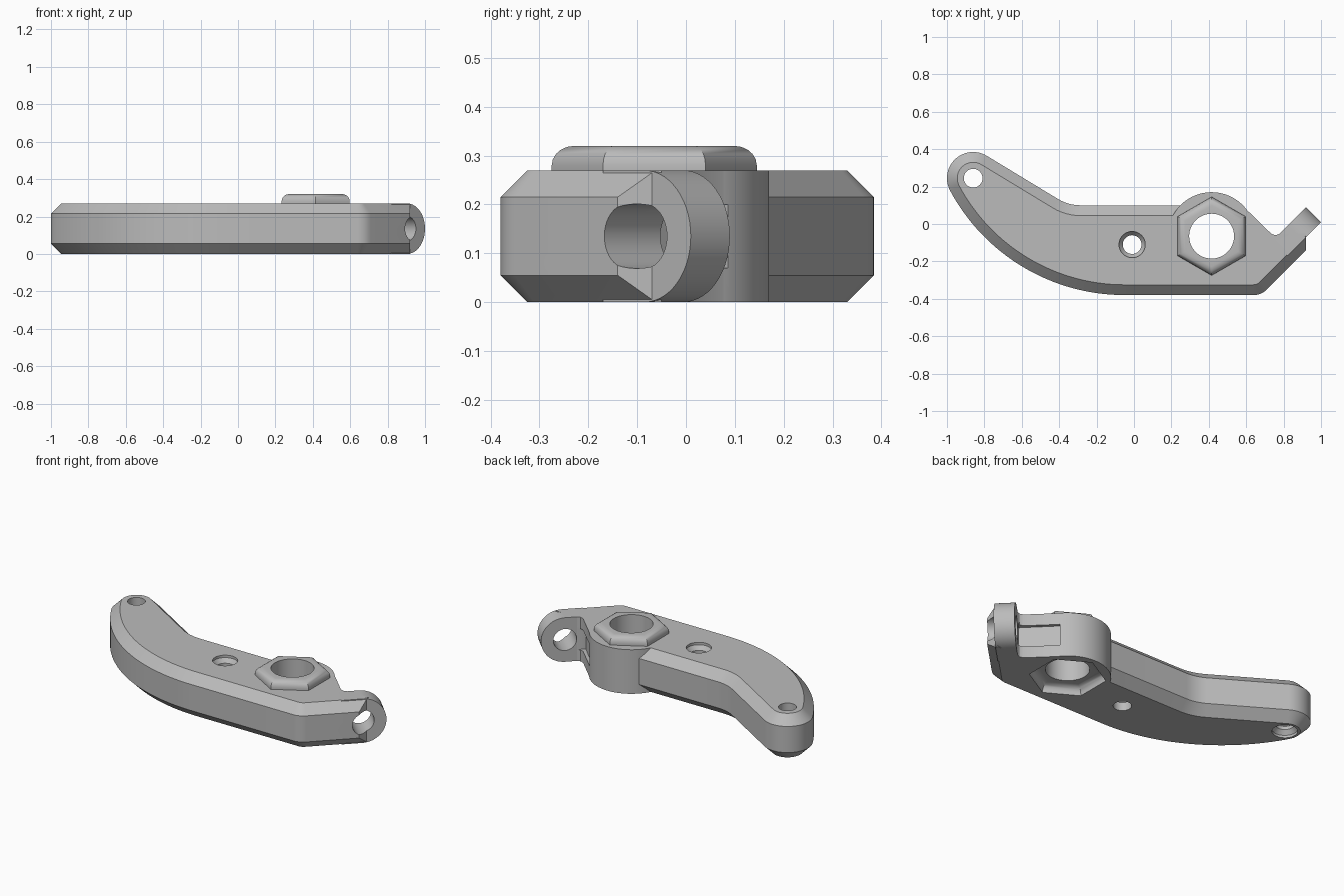
import bpy, bmesh, math
from mathutils import Matrix, Vector

cube = bpy.data.objects.get("Cube")
if cube:
    bpy.data.objects.remove(cube, do_unlink=True)

H = 0.27          # plate thickness
CH = 0.055        # chamfer size
BOSS = (0.415, -0.065)

grey = bpy.data.materials.new("plain grey")
grey.use_nodes = True
grey.diffuse_color = (0.5, 0.5, 0.5, 1)
grey.node_tree.nodes["Principled BSDF"].inputs["Base Color"].default_value = (0.5, 0.5, 0.5, 1)


def finish(name, bm):
    bmesh.ops.recalc_face_normals(bm, faces=bm.faces)
    mesh = bpy.data.meshes.new(name)
    bm.to_mesh(mesh)
    bm.free()
    mesh.materials.append(grey)
    obj = bpy.data.objects.new(name, mesh)
    bpy.context.collection.objects.link(obj)
    return obj


def loft(name, rings):
    """Skin a stack of equal-length point rings and cap both ends."""
    bm = bmesh.new()
    rows = [[bm.verts.new(p) for p in ring] for ring in rings]
    n = len(rows[0])
    for a, b in zip(rows, rows[1:]):
        for i in range(n):
            j = (i + 1) % n
            bm.faces.new((a[i], a[j], b[j], b[i]))
    bm.faces.new(rows[0])
    bm.faces.new(rows[-1])
    return finish(name, bm)


def arc(cx, cy, r, a0, a1, n):
    return [(cx + r * math.cos(math.radians(a0 + (a1 - a0) * i / n)),
             cy + r * math.sin(math.radians(a0 + (a1 - a0) * i / n))) for i in range(n + 1)]


def lathe(name, centre, profile, n=48):
    rings = [[(x, y, z) for x, y in arc(*centre, r, 0, 360, n)[:-1]] for r, z in profile]
    return loft(name, rings)


def inset(points, dists):
    """Offset a counter-clockwise outline inward, each edge by its own distance."""
    out = []
    for i, p in enumerate(points):
        p = Vector(p)
        u = (p - Vector(points[i - 1])).normalized()
        v = (Vector(points[(i + 1) % len(points)]) - p).normalized()
        n1, n2 = Vector((-u.y, u.x)), Vector((-v.y, v.x))
        d1, d2 = dists[i - 1], dists[i]
        det = n1.x * n2.y - n1.y * n2.x
        if abs(det) < 1e-4:
            out.append(tuple(p + n1 * d1))
        else:
            out.append((p.x + (d1 * n2.y - d2 * n1.y) / det,
                        p.y + (d2 * n1.x - d1 * n2.x) / det))
    return out


def hex_block(name, z0, z1):
    """Hexagonal block with a rounded upper rim."""
    bm = bmesh.new()
    pts = [bm.verts.new((x, y, z0)) for x, y in arc(*BOSS, 0.21, 30, 390, 6)[:-1]]
    base = bm.faces.new(pts)
    ext = bmesh.ops.extrude_face_region(bm, geom=[base])["geom"]
    top = [g for g in ext if isinstance(g, bmesh.types.BMVert)]
    for v in top:
        v.co.z = z1
    rim = [e for e in bm.edges if all(v in top for v in e.verts)]
    bmesh.ops.bevel(bm, geom=rim, offset=0.04, segments=5, profile=0.5, affect='EDGES')
    return finish(name, bm)


def threaded_cutter(name, centre, flare_top):
    """Ribbed hole cutter, countersunk at one end."""
    prof = [(0.07, -0.02), (0.07, 0.015), (0.05, 0.04)]
    for i in range(5):
        z = 0.06 + i * 0.035
        prof += [(0.05, z), (0.058, z + 0.01), (0.05, z + 0.02)]
    prof.append((0.05, H + 0.02))
    if flare_top:
        prof = [(r, H - z) for r, z in reversed(prof)]
    return lathe(name, centre, prof)


# Chamfered arm outline: chamfered runs, with plain edges near the boss and lug
nose = arc(0.639, -0.28, 0.1, 270, 315, 6) + [(0.92, -0.14)]
plain = [(0.92, -0.05), (0.777, -0.053), (0.757, -0.06), (0.735, -0.053),
         (0.578, 0.10), (0.40, 0.0)]
back = ([(0.40, 0.10)] + arc(-0.286, 0.332, 0.232, 270, 238.7, 6)
        + arc(-0.86, 0.245, 0.14, 58.7, 208.2, 24)
        + arc(-0.05, 0.679, 1.059, 208.2, 270, 32)[1:])
outline = nose + plain + back
dists = [CH] * (len(nose) - 1) + [0] * (len(plain) + 1) + [CH] * len(back)
inner = inset(outline, dists)
arm = loft("bracket_arm", [[(x, y, z) for x, y in ring] for ring, z in
                           ((inner, 0), (outline, CH), (outline, H - CH), (inner, H))])

# Round boss and raised hexagonal collar
boss = lathe("boss", BOSS, [(0.235, 0), (0.235, H)], 96)
collar = hex_block("hex_collar", H - 0.05, H + 0.05)


# Diagonal lug: s runs outward along the lug, t runs across its thickness
def diag(s, t, z):
    k = math.sqrt(0.5)
    return ((s + t) * k, (s - t) * k, z)


lug_section = [(0.46, 0)] + arc(0.579, 0.135, 0.135, -90, 90, 28) + [(0.46, H)]
lug = loft("lug", [[diag(s, t, z) for s, z in lug_section] for t in (0.587, 0.70)])

# Cutters
bolt_hole = loft("bolt_hole_cutter", [[diag(s, t, z) for s, z in
                 arc(0.579, 0.135, 0.066, 0, 360, 40)[:-1]] for t in (0.5, 0.9)])
slot = loft("slot_cutter", [[diag(s, t, z) for s, z in
            ((0.462, 0.07), (0.60, 0.07), (0.60, 0.20), (0.462, 0.20))] for t in (0.36, 0.586)])
pocket = hex_block("hex_pocket_cutter", -0.05, 0.05)
bore = lathe("bore_cutter", BOSS, [(0.12, -0.1), (0.12, 0.4)], 64)
mid_hole = threaded_cutter("middle_hole_cutter", (-0.01, -0.11), True)
end_hole = threaded_cutter("end_hole_cutter", (-0.86, 0.245), False)

# Combine everything into one solid
bpy.context.view_layer.objects.active = arm
steps = [(o, 'UNION') for o in (boss, lug, collar)]
steps += [(o, 'DIFFERENCE') for o in (bolt_hole, slot, pocket, bore, mid_hole, end_hole)]
for part, op in steps:
    mod = arm.modifiers.new(part.name, 'BOOLEAN')
    mod.operation = op
    mod.solver = 'EXACT'
    mod.object = part
    bpy.ops.object.modifier_apply(modifier=mod.name)
    bpy.data.objects.remove(part, do_unlink=True)

bpy.ops.object.select_all(action='DESELECT')
arm.select_set(True)
bpy.ops.object.shade_smooth_by_angle(angle=math.radians(30))
